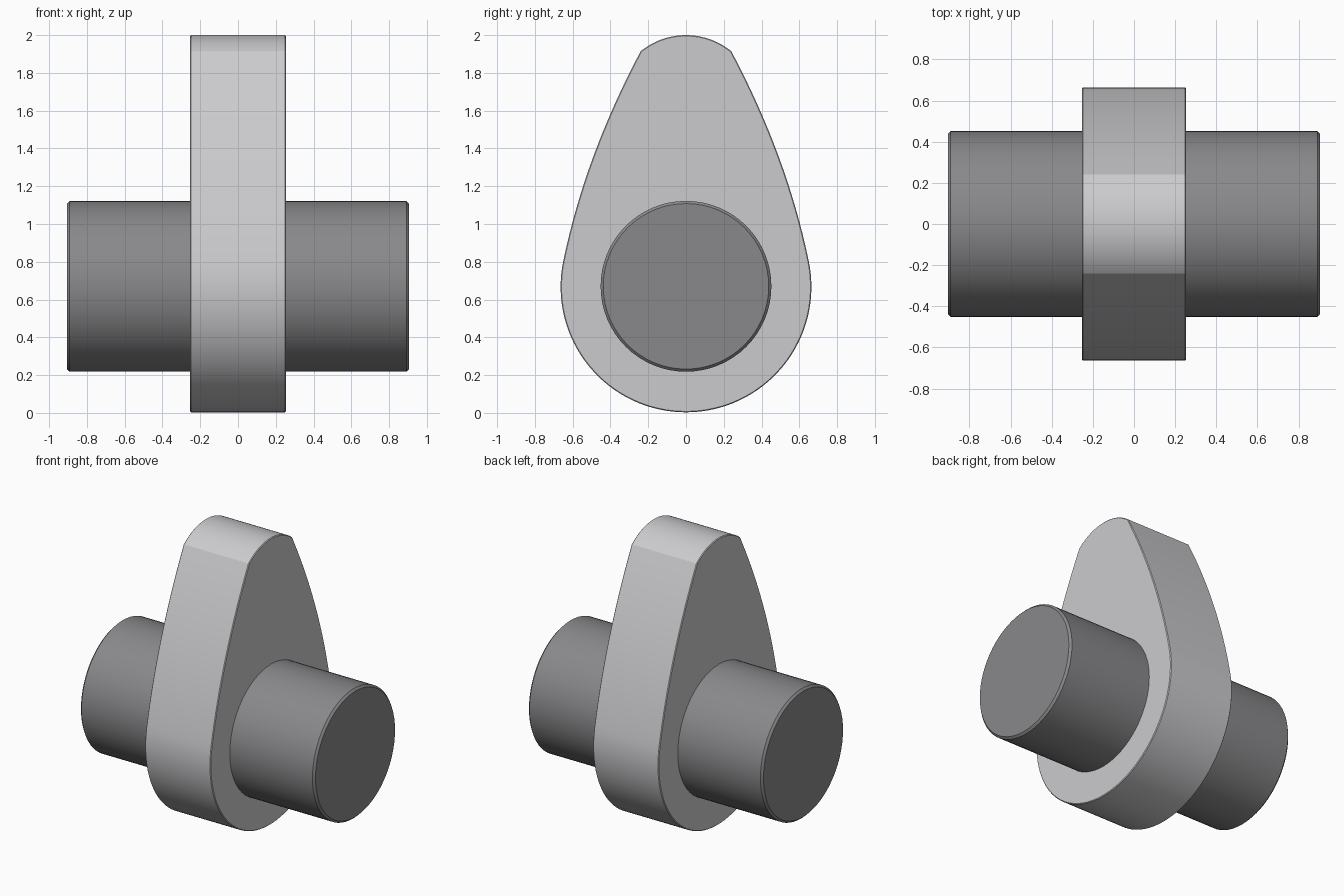
import bpy, bmesh, math

if "Cube" in bpy.data.objects:
    bpy.data.objects.remove(bpy.data.objects["Cube"])

BASE_Z, BASE_R = 0.667, 0.664


def material(name, rgb):
    m = bpy.data.materials.new(name)
    m.diffuse_color = (*rgb, 1)
    m.use_nodes = True
    m.node_tree.nodes["Principled BSDF"].inputs["Base Color"].default_value = m.diffuse_color
    return m


def extruded(name, outline, half, bevel, mat):
    """Extrude a (y, z) outline along x, chamfer both rims, smooth the sides."""
    bm = bmesh.new()
    face = bm.faces.new([bm.verts.new((-half, y, z)) for y, z in outline])
    ext = bmesh.ops.extrude_face_region(bm, geom=[face])
    new = [v for v in ext["geom"] if isinstance(v, bmesh.types.BMVert)]
    bmesh.ops.translate(bm, verts=new, vec=(2 * half, 0, 0))
    bmesh.ops.recalc_face_normals(bm, faces=bm.faces)
    rims = [e for e in bm.edges if abs(e.verts[0].co.x - e.verts[1].co.x) < 1e-5]
    bmesh.ops.bevel(bm, geom=rims, offset=bevel, segments=1, affect='EDGES')
    mesh = bpy.data.meshes.new(name)
    bm.to_mesh(mesh)
    bm.free()
    mesh.materials.append(mat)
    ob = bpy.data.objects.new(name, mesh)
    bpy.context.collection.objects.link(ob)
    bpy.ops.object.select_all(action='DESELECT')
    ob.select_set(True)
    bpy.context.view_layer.objects.active = ob
    bpy.ops.object.shade_smooth_by_angle(angle=math.radians(25))


def arc(cz, r, a0, a1, n):
    return [(r * math.cos(a0 + (a1 - a0) * i / n),
             cz + r * math.sin(a0 + (a1 - a0) * i / n)) for i in range(n + 1)]


# Cam lobe, right half from bottom to top: base circle, curved flank, nose arc
start = math.asin(0.135 / BASE_R)
half = arc(BASE_Z, BASE_R, -math.pi / 2, start, 32)
p0, p1, p2 = half[-1], (0.536, 1.357), (0.24, 1.915)
for i in range(1, 17):
    t = i / 16
    half.append(tuple((1 - t) ** 2 * a + 2 * t * (1 - t) * b + t * t * c
                      for a, b, c in zip(p0, p1, p2)))
nose_r = 0.381
half += arc(2 - nose_r, nose_r, math.acos(0.24 / nose_r), math.pi / 2, 10)[1:]
outline = half + [(-y, z) for y, z in half[-2:0:-1]]
extruded("cam_lobe", outline, 0.253, 0.005, material("light grey steel", (0.60, 0.60, 0.62)))

# Shaft running through the lobe
extruded("shaft", arc(0.67, 0.452, 0, 2 * math.pi, 64)[:-1], 0.905, 0.014,
         material("dark grey steel", (0.25, 0.25, 0.26)))
